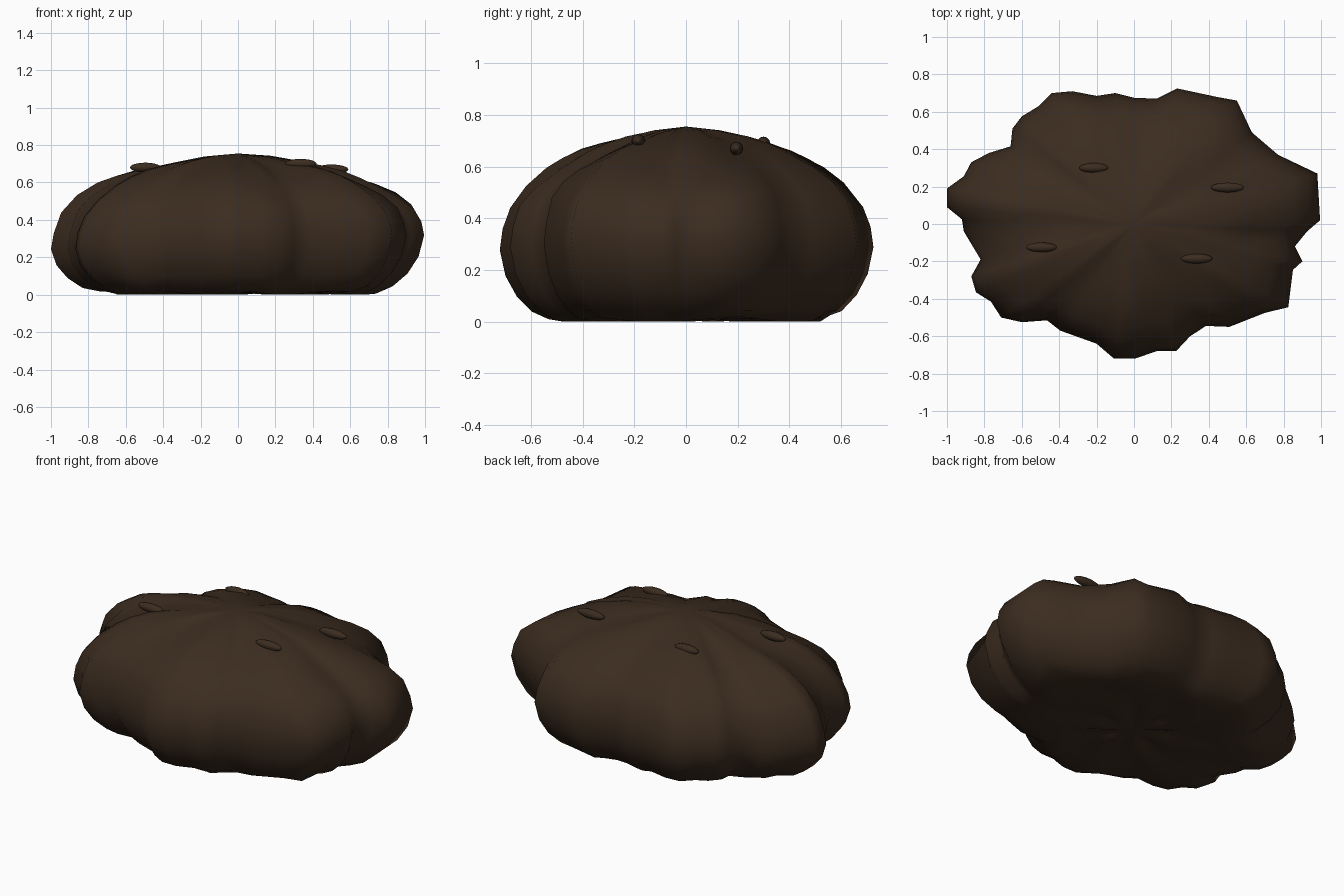
import bpy, bmesh, math

if "Cube" in bpy.data.objects:
    bpy.data.objects.remove(bpy.data.objects["Cube"])

mat = bpy.data.materials.new("dark brown")
mat.diffuse_color = (0.044, 0.025, 0.014, 1)
mat.use_nodes = True
mat.node_tree.nodes["Principled BSDF"].inputs["Base Color"].default_value = mat.diffuse_color


def finish(name, bm, smooth_angle):
    bmesh.ops.recalc_face_normals(bm, faces=bm.faces)
    me = bpy.data.meshes.new(name)
    bm.to_mesh(me)
    bm.free()
    me.materials.append(mat)
    ob = bpy.data.objects.new(name, me)
    bpy.context.collection.objects.link(ob)
    bpy.ops.object.select_all(action='DESELECT')
    ob.select_set(True)
    bpy.context.view_layer.objects.active = ob
    bpy.ops.object.shade_smooth_by_angle(angle=math.radians(smooth_angle))
    return ob


# Lobed outline of the mound seen from above
outline = [
    (.995, .02), (.98, .27), (.77, .37), (.63, .49), (.55, .66), (.44, .68),
    (.23, .725), (.12, .67), (0, .675), (-.10, .70), (-.20, .685), (-.33, .71),
    (-.44, .70), (-.51, .63), (-.60, .575), (-.65, .51), (-.66, .415),
    (-.775, .38), (-.87, .33), (-.91, .255), (-1, .19), (-1, .09),
    (-.92, .025), (-.91, -.04), (-.82, -.19), (-.87, -.28), (-.845, -.365),
    (-.765, -.415), (-.71, -.50), (-.60, -.525), (-.465, -.515), (-.395, -.57),
    (-.20, -.64), (-.107, -.72), (.005, -.72), (.12, -.68), (.225, -.68),
    (.30, -.60), (.385, -.545), (.51, -.55), (.70, -.475), (.825, -.445),
    (.85, -.245), (.90, -.20), (.86, -.12), (.925, -.04)]

# Bun-shaped side profile: fraction of the outline, height
profile = [(.2, .012), (.4, .012), (.58, .008), (.74, .008), (.83, .04), (.91, .10),
           (.97, .18), (1, .28), (.985, .36), (.945, .45), (.86, .525), (.75, .585),
           (.66, .622), (.56, .657), (.46, .682), (.34, .71), (.18, .738)]

# Mound: rings of the outline following the profile, with soft uneven folds
bm = bmesh.new()
rings = []
for s, z in profile:
    ring = []
    for x, y in outline:
        a = math.atan2(y, x)
        lobe = math.hypot(x / .93, y / .68) - 1
        upper = min(1, max(0, z - .4) / .3)
        side = max(0, 1 - abs(z - .3) / .3)
        height = z + .08 * lobe * upper * s + .04 * x * s * side
        if z > .4:
            height += s * (.010 * math.sin(5 * a + 6 * s) + .010 * math.sin(11 * a - 9 * s))
        elif z < .02:
            height = max(0, z + .012 * math.sin(7 * a + 8 * s))
        ring.append(bm.verts.new((x * s, y * s, height)))
    rings.append(ring)
n = len(outline)
for a, b in zip(rings, rings[1:]):
    for i in range(n):
        j = (i + 1) % n
        bm.faces.new((a[i], a[j], b[j], b[i]))
base = bm.verts.new((0, 0, .012))
crown = bm.verts.new((0, 0, .755))
for i in range(n):
    j = (i + 1) % n
    bm.faces.new((base, rings[0][j], rings[0][i]))
    bm.faces.new((crown, rings[-1][i], rings[-1][j]))
finish("mound", bm, 180)

# Small pointed grains lying on top
grains = [(-.215, .30, .69, .078), (.50, .195, .67, .09),
          (-.495, -.125, .68, .083), (.335, -.185, .70, .085)]
for k, (gx, gy, gz, half) in enumerate(grains):
    bm = bmesh.new()
    bmesh.ops.create_uvsphere(bm, u_segments=12, v_segments=10, radius=1)
    for v in bm.verts:
        x, y, z = v.co
        v.co = (gx + z * half, gy + x * .026, gz + y * .026)
    finish(f"grain_{k + 1}", bm, 60)
